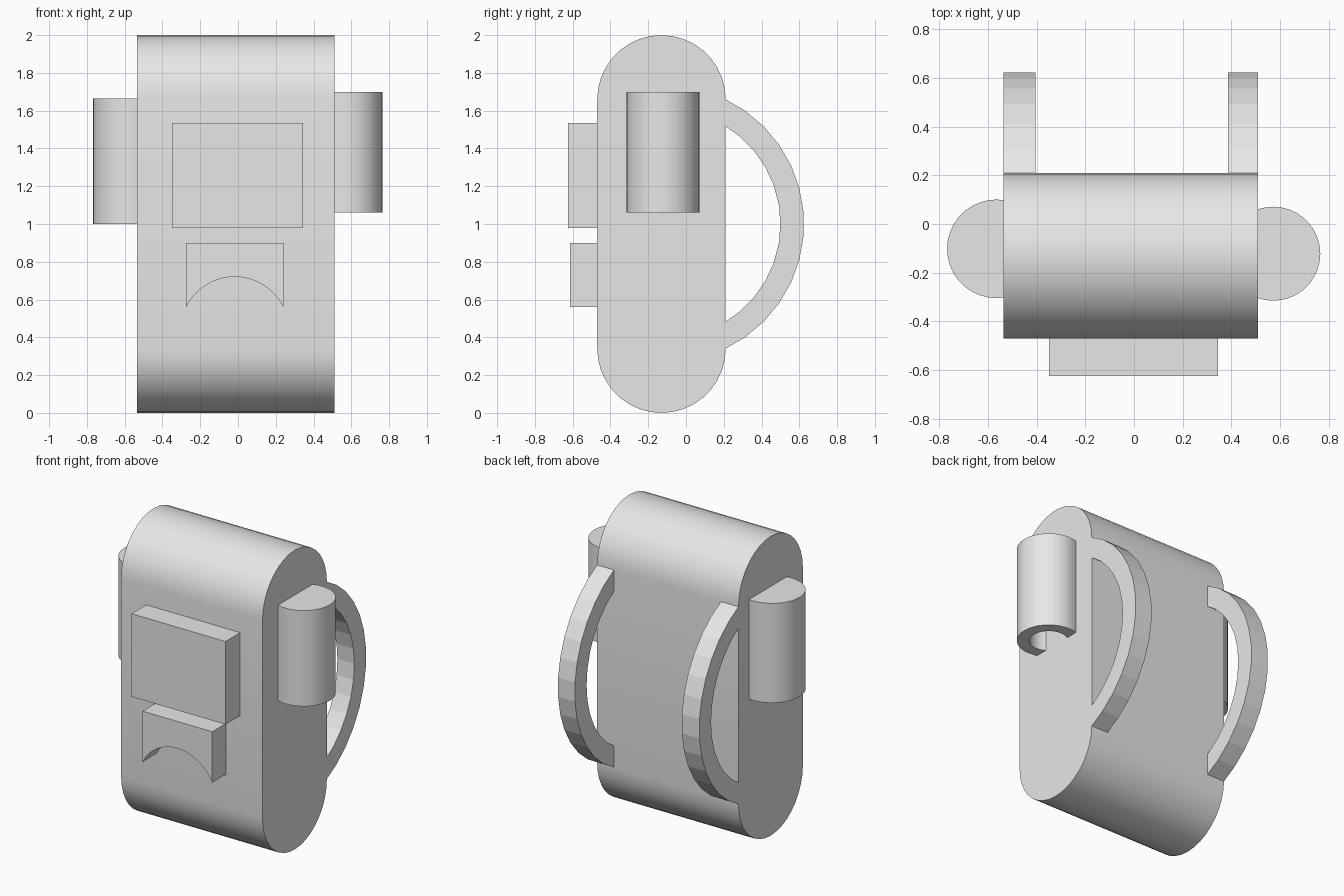
import bpy, bmesh, math
from mathutils import Vector

if "Cube" in bpy.data.objects:
    bpy.data.objects.remove(bpy.data.objects["Cube"])

grey = bpy.data.materials.new("plain grey")
grey.diffuse_color = (0.8, 0.8, 0.8, 1)
grey.use_nodes = True
grey.node_tree.nodes["Principled BSDF"].inputs["Base Color"].default_value = grey.diffuse_color


def arc(cu, cv, r, a0, a1, n):
    """Points on a circular arc, angles in degrees."""
    return [(cu + r * math.cos(math.radians(a0 + (a1 - a0) * i / n)),
             cv + r * math.sin(math.radians(a0 + (a1 - a0) * i / n)))
            for i in range(n + 1)]


def prism(name, profile, axis, lo, hi):
    """Extrude a 2D profile along x, y or z from lo to hi."""
    place = {"x": lambda u, v, w: (w, u, v),
             "y": lambda u, v, w: (u, w, v),
             "z": lambda u, v, w: (u, v, w)}[axis]
    bm = bmesh.new()
    face = bm.faces.new([bm.verts.new(place(u, v, lo)) for u, v in profile])
    new = bmesh.ops.extrude_face_region(bm, geom=[face])["geom"]
    bmesh.ops.translate(bm, vec=Vector(place(0, 0, hi - lo)),
                        verts=[g for g in new if isinstance(g, bmesh.types.BMVert)])
    bmesh.ops.recalc_face_normals(bm, faces=bm.faces)
    mesh = bpy.data.meshes.new(name)
    bm.to_mesh(mesh)
    bm.free()
    mesh.materials.append(grey)
    ob = bpy.data.objects.new(name, mesh)
    bpy.context.collection.objects.link(ob)
    return ob


def activate(ob):
    bpy.ops.object.select_all(action="DESELECT")
    ob.select_set(True)
    bpy.context.view_layer.objects.active = ob


def smooth(ob):
    activate(ob)
    bpy.ops.object.shade_smooth_by_angle(angle=math.radians(30))


# Main bag with rounded top and bottom
body = prism("bag_body",
             arc(-0.13, 1.66, 0.34, 0, 180, 18) + arc(-0.13, 0.34, 0.34, 180, 360, 18),
             "x", -0.535, 0.51)
smooth(body)

# Front pocket and the arched pocket below it
prism("front_pocket", [(-0.35, 0.98), (0.345, 0.98), (0.345, 1.535), (-0.35, 1.535)],
      "y", -0.625, -0.46)
half, rise = 0.2575, 0.16
radius = (half ** 2 + rise ** 2) / (2 * rise)
swing = math.degrees(math.asin(half / radius))
prism("arched_pocket",
      [(0.24, 0.90), (-0.275, 0.90)]
      + arc(-0.0175, 0.72 - radius, radius, 90 + swing, 90 - swing, 20),
      "y", -0.615, -0.46)


# Round side pockets, hollow from below
def side_pocket(name, side, cx, cy, r, z0, z1):
    turn = 0 if side > 0 else 180
    cup = prism(name, arc(cx, cy, r, turn - 110, turn + 110, 22), "z", z0, z1)
    cutter = prism("pocket_cutter", arc(cx, cy, r - 0.075, turn - 180, turn + 170, 35),
                   "z", z0 - 0.1, z1 - 0.07)
    cutter.hide_render = True
    cut = cup.modifiers.new("hollow", "BOOLEAN")
    cut.operation = "DIFFERENCE"
    cut.solver = "EXACT"
    cut.object = cutter
    activate(cup)
    bpy.ops.object.modifier_apply(modifier=cut.name)
    bpy.data.objects.remove(cutter)
    smooth(cup)


side_pocket("right_side_pocket", 1, 0.572, -0.122, 0.193, 1.06, 1.70)
side_pocket("left_side_pocket", -1, -0.565, -0.102, 0.2025, 1.0, 1.665)

# Curved shoulder straps on the back
strap = arc(-0.107, 1.0, 0.732, -65, 65, 13) + arc(-0.107, 1.0, 0.607, 59.5, -59.5, 12)
for name, x0, x1 in (("left_strap", -0.535, -0.405), ("right_strap", 0.385, 0.51)):
    prism(name, strap, "x", x0, x1)
